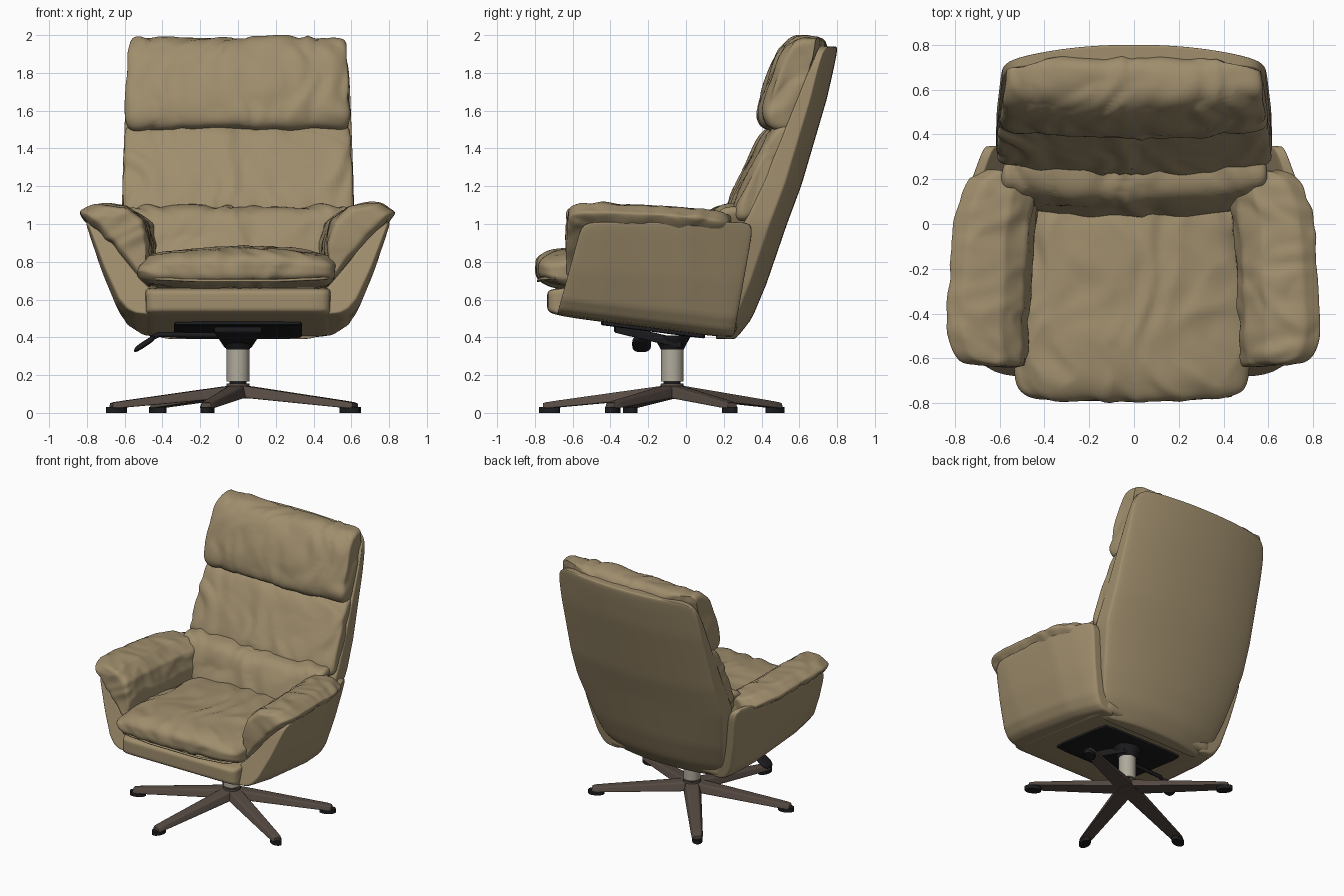
import bpy, bmesh, math
from mathutils import Vector, noise

if "Cube" in bpy.data.objects:
    bpy.data.objects.remove(bpy.data.objects["Cube"])


def material(name, rgb):
    m = bpy.data.materials.new(name)
    m.diffuse_color = (*rgb, 1)
    m.use_nodes = True
    m.node_tree.nodes["Principled BSDF"].inputs["Base Color"].default_value = m.diffuse_color
    return m


LEATHER = material("tan leather", (0.35, 0.27, 0.153))
BRONZE = material("brown metal", (0.095, 0.07, 0.057))
STEEL = material("pale steel", (0.44, 0.405, 0.335))
BLACK = material("black", (0.012, 0.012, 0.014))


def lerp(a, b, t):
    return a + (b - a) * t


def along(points, t):
    """Piecewise linear lookup: points are (key, value...) rows."""
    t = min(max(t, points[0][0]), points[-1][0])
    for a, b in zip(points, points[1:]):
        if t <= b[0]:
            f = (t - a[0]) / (b[0] - a[0])
            r = [lerp(p, q, f) for p, q in zip(a[1:], b[1:])]
            return r[0] if len(r) == 1 else r


def finish(name, bm, mat):
    bmesh.ops.recalc_face_normals(bm, faces=bm.faces[:])
    me = bpy.data.meshes.new(name)
    bm.to_mesh(me)
    bm.free()
    ob = bpy.data.objects.new(name, me)
    bpy.context.collection.objects.link(ob)
    me.materials.append(mat)
    bpy.ops.object.select_all(action='DESELECT')
    ob.select_set(True)
    bpy.context.view_layer.objects.active = ob
    bpy.ops.object.shade_smooth_by_angle(angle=math.radians(50))
    return ob


def blob(name, shape, mat=LEATHER, n=24, k=12, ends=12, wrinkle=0, stretch=(9, 4, 4)):
    """Rounded cube in u, v, w (-1..1) bent into place by shape(u, v, w)."""
    bm = bmesh.new()
    bmesh.ops.create_cube(bm, size=2)
    bmesh.ops.subdivide_edges(bm, edges=bm.edges[:], cuts=n, use_grid_fill=True)
    for v in bm.verts:
        a, b, c = (abs(x) for x in v.co)
        ring = (b ** k + c ** k) ** (1 / k)
        v.co = Vector(shape(*(v.co / (a ** ends + ring ** ends) ** (1 / ends))))
    if wrinkle:
        bmesh.ops.recalc_face_normals(bm, faces=bm.faces[:])
        bm.normal_update()
        moves = []
        for v in bm.verts:
            q = Vector(c * s for c, s in zip(v.co, stretch))
            q.x += 1.5 * noise.noise(v.co * 3)
            fold = 0.35 - 1.7 * abs(noise.noise(q)) + 0.6 * noise.noise(q * 2)
            moves.append(v.normal * fold * wrinkle)
        for v, d in zip(bm.verts, moves):
            v.co += d
    return finish(name, bm, mat)


def cylinder(name, r1, r2, z1, z2, xy, mat, sides=32, squash=1, turn=0):
    bm = bmesh.new()
    bmesh.ops.create_cone(bm, cap_ends=True, segments=sides, radius1=r1, radius2=r2, depth=z2 - z1)
    ob = finish(name, bm, mat)
    ob.location = (*xy, (z1 + z2) / 2)
    ob.scale.x = squash
    ob.rotation_euler.z = turn


def tube(name, pts, radius, mat):
    cu = bpy.data.curves.new(name, 'CURVE')
    cu.dimensions = '3D'
    cu.bevel_depth = radius
    cu.bevel_resolution = 2
    cu.use_fill_caps = True
    sp = cu.splines.new('POLY')
    sp.points.add(len(pts) - 1)
    for p, c in zip(sp.points, pts):
        p.co = (*c, 1)
    ob = bpy.data.objects.new(name, cu)
    bpy.context.collection.objects.link(ob)
    cu.materials.append(mat)


def underside(y):
    return 0.515 - (y + 0.7) * 0.13


# back shell: tall slab, bowed backwards, narrowing to the bottom
BACK = [(0.39, 0.27, 0.15, 0.46), (0.5, 0.35, 0.18, 0.5), (0.68, 0.425, 0.22, 0.55),
        (1.0, 0.535, 0.3, 0.615), (1.21, 0.613, 0.4, 0.612), (1.66, 0.745, 0.585, 0.595),
        (1.94, 0.81, 0.70, 0.585)]


def back_shell(u, v, w):
    z = lerp(0.39, 1.94, (v + 1) / 2)
    rear, front, half = along(BACK, z)
    t = (w + 1) / 2
    return (u * half, lerp(front, rear - 0.08 * abs(u) ** 2.2, t), z)


blob("back_shell", back_shell, n=36, k=12, ends=14)


# seat pan under the cushion
def seat_pan(u, v, w):
    y = lerp(-0.735, 0.27, (v + 1) / 2)
    return (u * 0.49, y, lerp(underside(y), 0.665, (w + 1) / 2))


blob("seat_pan", seat_pan, k=7, ends=20)

# arm shells and arm pads
OUTER = [(0, 0.44, 0), (0.2, 0.56, 0.025), (0.3, 0.605, 0.07), (0.45, 0.65, 0.18),
         (0.7, 0.72, 0.5), (1, 0.81, 1)]
INNER = [(0, 0.38, 0.2), (0.2, 0.43, 0.24), (0.4, 0.49, 0.34), (0.7, 0.6, 0.6), (1, 0.75, 1)]
PAD_OUT = [(0, 0.48, 0.66), (0.35, 0.62, 0.82), (0.7, 0.76, 0.97), (1, 0.855, 1.06)]
PAD_IN = [(0, 0.445, 0.7), (0.3, 0.45, 0.9), (0.55, 0.485, 1.02), (0.75, 0.585, 1.095), (1, 0.75, 1.12)]
NARROW = [(-0.7, 0.97), (-0.45, 1), (0, 0.965), (0.2, 0.9), (0.4, 0.81)]

for side, sx in (("left", -1), ("right", 1)):
    def arm_shell(u, v, w):
        t = (v + 1) / 2
        xo, ho = along(OUTER, t)
        xi, hi = along(INNER, t)
        x, h = lerp(xi, xo, (w + 1) / 2), lerp(hi, ho, (w + 1) / 2)
        y = lerp(lerp(-0.685, -0.55, h), lerp(0.25, 0.36, h), (u + 1) / 2)
        zb = underside(y)
        return (sx * x * along(NARROW, y), y, lerp(zb, 1.01, h))

    def arm_pad(u, v, w):
        t = (v + 1) / 2
        xo, zo = along(PAD_OUT, t)
        xi, zi = along(PAD_IN, t)
        xi += 0.04 * (1 - u) / 2 * (1 - t)
        y = lerp(-0.645 + 0.02 * t, 0.24, (u + 1) / 2)
        z = lerp(zi, zo, (w + 1) / 2) - 0.05 * ((u + 1) / 2) ** 2 * t
        return (sx * lerp(xi, xo, (w + 1) / 2) * along(NARROW, y), y, z)

    blob(side + "_arm_shell", arm_shell, n=28, k=12, ends=18)
    blob(side + "_arm_pad", arm_pad, n=40, k=6, ends=7, wrinkle=0.011, stretch=(4, 7, 4))


# seat cushion: wider and fuller at the front, crowned in the middle
def seat_cushion(u, v, w):
    y = lerp(-0.795, 0.18, (v + 1) / 2)
    half = lerp(0.54, 0.45, (v + 1) / 2)
    t = (w + 1) / 2
    return (u * half, y + 0.02 * u * u, lerp(0.645 + 0.03 * u * u, 0.88 - 0.06 * abs(u) ** 3, t))


blob("seat_cushion", seat_cushion, n=44, k=3.2, ends=9, wrinkle=0.015, stretch=(7, 3.5, 5))
# piping along the front of the seat cushion
tube("seat_piping", [(-0.5, -0.69, 0.715), (-0.43, -0.765, 0.71), (-0.2, -0.782, 0.7),
                     (0.2, -0.782, 0.7), (0.43, -0.765, 0.71), (0.5, -0.69, 0.715)], 0.008, LEATHER)


# back cushions: lumbar, middle and headrest, each leaning back inside the shell
def back_pad(name, z0, z1, y0, y1, thick, w0, w1, k, ends, seed):
    def shape(u, v, w):
        t = (v + 1) / 2
        z = lerp(z0, z1, t) + 0.014 * abs(u) ** 6 * v
        y = lerp(y0, y1, t) + thick * w + 0.05 * u * u * (1 - w) / 2
        limit = along(BACK, z)[0] - 0.08 * abs(u) ** 2.2 - 0.045
        return (u * lerp(w0, w1, t) * (1 - 0.025 * (w + 1)), min(y, limit), z)
    blob(name, shape, n=44, k=k, ends=ends, wrinkle=0.015, stretch=(7, 4, seed))


back_pad("lumbar_cushion", 0.76, 1.09, 0.16, 0.27, 0.16, 0.5, 0.61, 4, 10, 3)
back_pad("middle_cushion", 1.02, 1.53, 0.32, 0.56, 0.14, 0.622, 0.6, 4, 14, 2.5)
back_pad("headrest_cushion", 1.5, 1.985, 0.485, 0.64, 0.15, 0.592, 0.588, 3, 14, 3.5)


# tilt mechanism under the seat
def plate(u, v, w):
    y = lerp(-0.45, 0.1, (v + 1) / 2)
    return (u * 0.34, y, underside(y) - 0.004 + 0.014 * w)


def tilt_arm(u, v, w):
    t = (v + 1) / 2
    return (u * lerp(0.13, 0.07, t), lerp(-0.38, -0.02, t), lerp(0.45, 0.365, t) + 0.025 * w)


blob("mechanism_plate", plate, BLACK, n=6, k=20, ends=20)
blob("tilt_arm", tilt_arm, BLACK, n=6, k=20, ends=20)
HUB = (0, -0.073)
cylinder("column_collar", 0.055, 0.1, 0.325, 0.41, HUB, BLACK)
tube("lever_rod", [(-0.08, -0.2, 0.41), (-0.42, -0.22, 0.415), (-0.46, -0.23, 0.395)], 0.014, BLACK)
blob("lever_handle", lambda u, v, w: (-0.495 + 0.055 * u, -0.235 + 0.05 * v, 0.365 + 0.035 * u + 0.018 * w),
     BLACK, n=8, k=3, ends=3)

# column and five-legged base
cylinder("column", 0.06, 0.06, 0.165, 0.335, HUB, STEEL)
cylinder("column_ring", 0.045, 0.045, 0.14, 0.17, HUB, BLACK)
cylinder("base_hub", 0.07, 0.06, 0.075, 0.155, HUB, BRONZE)
for i, (deg, reach) in enumerate(((27, 0.7), (128, 0.72), (199, 0.71), (256, 0.7), (332, 0.7))):
    a = math.radians(deg)
    d, s = Vector((math.cos(a), math.sin(a))), Vector((-math.sin(a), math.cos(a)))

    def leg(u, v, w):
        t = (u + 1) / 2
        p = Vector(HUB) + d * (reach * t) + s * (v * lerp(0.055, 0.034, t) * (1 - 0.2 * w))
        return (p.x, p.y, lerp(lerp(0.085, 0.022, t), lerp(0.15, 0.055, t), (w + 1) / 2))

    blob("base_leg_%d" % (i + 1), leg, BRONZE, n=8, k=10, ends=14)
    cylinder("foot_%d" % (i + 1), 0.036, 0.036, 0, 0.03, Vector(HUB) + d * (reach - 0.03), BLACK, 20, 1.6, a)
